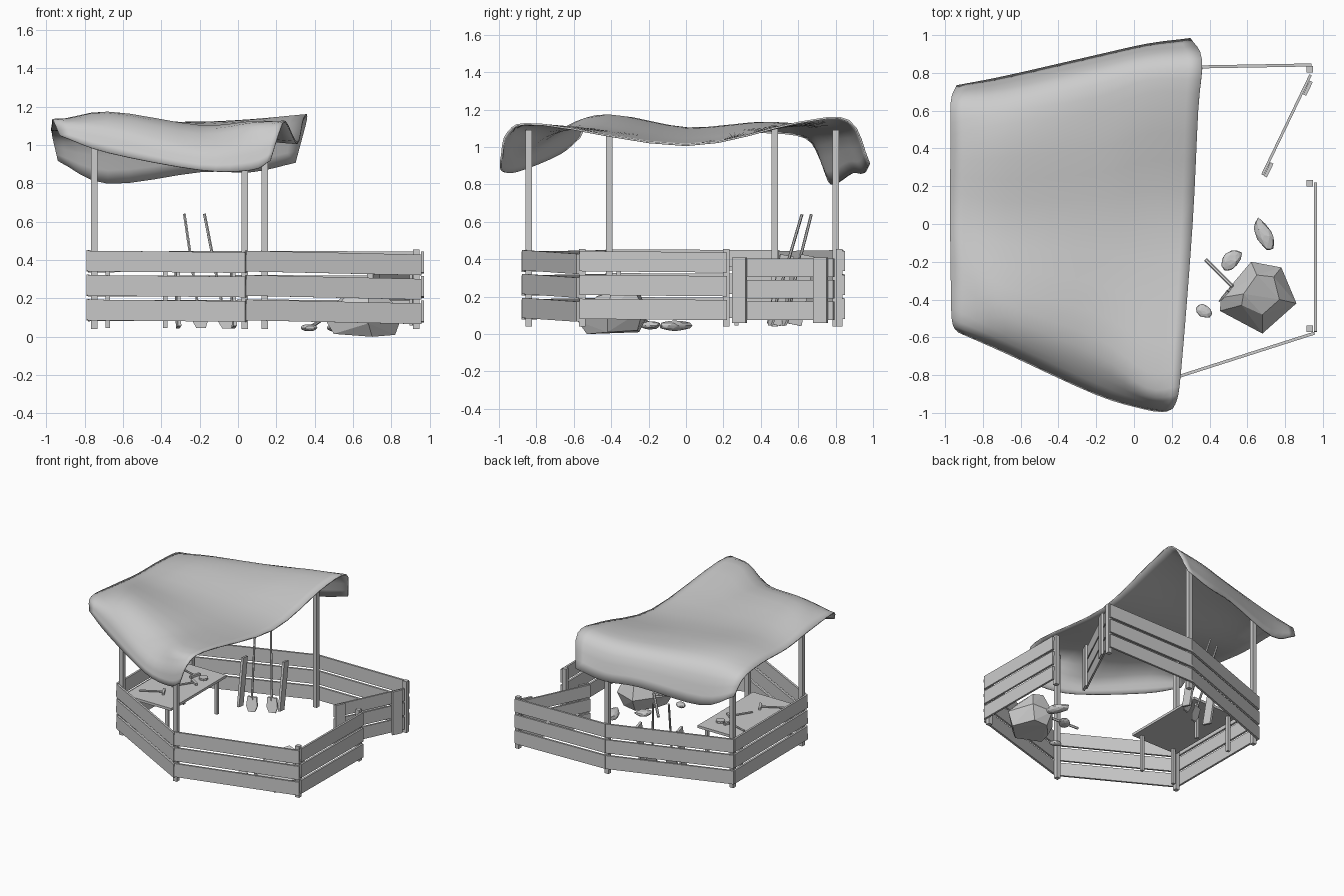
import bpy, bmesh, math, random
from mathutils import Vector, Matrix

if "Cube" in bpy.data.objects:
    bpy.data.objects.remove(bpy.data.objects["Cube"])

random.seed(4)


def make(name, bm, smooth=False):
    me = bpy.data.meshes.new(name)
    bmesh.ops.recalc_face_normals(bm, faces=bm.faces)
    bm.to_mesh(me)
    bm.free()
    for p in me.polygons:
        p.use_smooth = smooth
    ob = bpy.data.objects.new(name, me)
    bpy.context.collection.objects.link(ob)
    return ob


def frame(p, q):
    # local X along p->q, Y sideways and level, Z the remaining direction
    d = (q - p).normalized()
    side = Vector((0, 0, 1)).cross(d)
    side = side.normalized() if side.length > 1e-4 else Vector((0, 1, 0))
    m = Matrix((d, side, d.cross(side))).transposed().to_4x4()
    return Matrix.Translation((p + q) / 2) @ m


def beam(name, p, q, thick, height):
    p, q = Vector(p), Vector(q)
    bm = bmesh.new()
    s = Matrix.Diagonal(((q - p).length, thick, height, 1))
    bmesh.ops.create_cube(bm, size=1, matrix=frame(p, q) @ s)
    return make(name, bm)


def rod(name, p, q, r, r2=None, sides=6):
    p, q = Vector(p), Vector(q)
    bm = bmesh.new()
    m = frame(p, q) @ Matrix.Rotation(math.pi / 2, 4, 'Y')
    bmesh.ops.create_cone(bm, cap_ends=True, segments=sides, radius1=r,
                          radius2=r if r2 is None else r2, depth=(q - p).length, matrix=m)
    return make(name, bm)


def stone(name, loc, size, rot=0.0, rough=0.1):
    bm = bmesh.new()
    bmesh.ops.create_icosphere(bm, subdivisions=2, radius=1)
    for v in bm.verts:
        v.co *= 1 + random.uniform(-rough, rough)
    bm.transform(Matrix.Translation(loc) @ Matrix.Rotation(rot, 4, 'Z')
                 @ Matrix.Diagonal((*size, 1)))
    return make(name, bm)


# Posts: four tall ones carry the canopy, three short ones the yard fence
for x, y, top in [(-.75, -.41, 1.13), (-.75, .475, 1.11), (.035, -.84, 1.09), (.14, .8, 1.09),
                  (.93, -.555, .455), (.93, .215, .455), (.93, .82, .455)]:
    beam("post", (x, y, .04), (x, y, top), .034, .034)

# Fence panels of three planks, slightly out of level
panels = [((-.78, -.43), (.04, -.872), .0, -.008), ((.04, -.87), (.955, -.578), .0, -.02),
          ((.962, -.57), (.962, .22), -.005, -.012), ((.94, .842), (.14, .828), -.005, .0),
          ((.14, .828), (-.78, .50), .0, -.005), ((-.782, .5), (-.782, -.43), .0, .004)]
for (x1, y1), (x2, y2), t1, t2 in panels:
    for z in (.14, .268, .395):
        beam("fence_plank", (x1, y1, z + t1), (x2, y2, z + t2), .016, .108)

# Half-open gate with two upright battens
g0, g1 = Vector((.935, .79, 0)), Vector((.68, .26, 0))
for z in (.125, .24, .355):
    up = Vector((0, 0, z))
    beam("gate_plank", g0 + up, g1 + up, .014, .1)
gd = (g1 - g0).normalized()
gn = Vector((-gd.y, gd.x, 0)) * .018
for t in (.07, .55):
    c = g0 + gd * t + gn
    for a in (-1,):
        beam("gate_batten", c + gd * -.04 + Vector((0, 0, .235)),
             c + gd * .04 + Vector((0, 0, .235)), .018, .35)

# Sagging cloth canopy: five ribs of (y, z) points, interpolated both ways
ribs = [
    ([-.93, -.965, -.97, -.975, -.97, -.97, -.94],
     [(-.57, 1.05), (-.5, 1.13), (-.2, 1.11), (.1, 1.08), (.4, 1.08), (.64, 1.05), (.73, .92)]),
    ([-.68] * 7,
     [(-.68, .96), (-.62, 1.1), (-.42, 1.17), (0, 1.1), (.45, 1.13), (.69, 1.06), (.78, .80)]),
    ([-.2] * 7,
     [(-.9, .87), (-.84, .99), (-.6, 1.1), (0, 1.06), (.5, 1.11), (.79, 1.09), (.89, .86)]),
    ([.07] * 7,
     [(-.98, .87), (-.94, 1.03), (-.78, 1.12), (0, 1.03), (.6, 1.12), (.86, 1.1), (.95, .86)]),
    ([.17, .22, .25, .31, .34, .36, .3],
     [(-.99, .92), (-.95, 1.08), (-.77, 1.12), (0, 1.01), (.6, 1.13), (.87, 1.14), (.98, .91)])]


def spline(pts, n):
    e = [2 * pts[0] - pts[1]] + pts + [2 * pts[-1] - pts[-2]]
    out = []
    for i in range(len(pts) - 1):
        a, b, c, d = e[i:i + 4]
        for k in range(n):
            t = k / n
            out.append(b + (c - a) * (t / 2) + (2 * a - 5 * b + 4 * c - d) * (t * t / 2)
                       + (3 * b - a - 3 * c + d) * (t ** 3 / 2))
    return out + [pts[-1]]


rows = [spline([Vector((x, *yz)) for x, yz in zip(xs, pts)], 4) for xs, pts in ribs]
cols = [spline(list(c), 4) for c in zip(*rows)]
bm = bmesh.new()
grid = [[bm.verts.new(v) for v in c] for c in cols]
for a, b in zip(grid, grid[1:]):
    for i in range(len(a) - 1):
        bm.faces.new((a[i], a[i + 1], b[i + 1], b[i]))
canopy = make("canopy", bm, True)
sol = canopy.modifiers.new("thickness", 'SOLIDIFY')
sol.thickness = .01
sol.offset = 0

# Work table along the left side
beam("table_top", (-.53, -.40, .35), (-.53, .31, .35), .42, .02)
for x in (-.68, -.38):
    for y in (-.36, .27):
        beam("table_leg", (x, y, .045), (x, y, .345), .024, .024)

# Hand tools lying on the table
for x, y, a in [(-.6, -.25, .5), (-.48, -.02, 1.0), (-.58, .18, -.3)]:
    d = Vector((math.cos(a), math.sin(a), 0))
    n = Vector((-d.y, d.x, 0))
    c = Vector((x, y, .37))
    rod("hammer_handle", c - d * .09, c + d * .09, .007)
    tip = c + d * .09
    beam("hammer_head", tip - n * .045, tip + n * .045, .018, .018)
rod("table_dish", (-.42, .16, .36), (-.42, .16, .375), .035, sides=10)

# Two spades leaning on the back fence
for top, foot in [((-.28, .62, .64), (-.205, .47, .13)), ((-.175, .67, .64), (-.075, .54, .13))]:
    t, f = Vector(top), Vector(foot)
    rod("spade_shaft", t, f, .008)
    d = (f - t).normalized()
    bm = bmesh.new()
    outline = [(-.035, -.02), (.035, -.02), (.042, .05), (.025, .09), (-.025, .09), (-.042, .05)]
    side = Vector((1, .3, 0)).normalized()
    face = bm.faces.new([bm.verts.new(f + side * u + d * w) for u, w in outline])
    ext = bmesh.ops.extrude_face_region(bm, geom=[face])
    bmesh.ops.translate(bm, vec=(0, .012, .002),
                        verts=[v for v in ext["geom"] if isinstance(v, bmesh.types.BMVert)])
    make("spade_blade", bm)

# Loose boards propped upright beside the spades
for x, y in [(-.31, .47), (-.02, .58)]:
    beam("loose_board", (x, y, .05), (x - .01, y + .07, .42), .018, .075)

# Boulder with flat facets, and small stones
bm = bmesh.new()
base = [(.5, -.47), (.52, -.37), (.63, -.25), (.74, -.26), (.82, -.42), (.7, -.53)]
mid = [(.455, -.46), (.46, -.39), (.62, -.2), (.78, -.23), (.86, -.42), (.68, -.58)]
cap = [(.57, -.43), (.58, -.37), (.65, -.27), (.74, -.28), (.77, -.40), (.68, -.48)]
for ring, zs in ((base, (.015, .02, .01, .02, .01, 0)), (mid, (.09, .12, .11, .13, .12, .07)),
                 (cap, (.22, .25, .27, .25, .22, .2))):
    for (x, y), z in zip(ring, zs):
        bm.verts.new((x, y, z))
bmesh.ops.convex_hull(bm, input=bm.verts)
make("boulder", bm)
stone("small_stone", (.37, -.46, .047), (.045, .033, .018), -.6)
stone("small_stone", (.515, -.19, .047), (.065, .045, .022), .8)
stone("small_stone", (.69, -.06, .045), (.095, .042, .03), -1.1)

# Pick resting against the boulder
rod("pick_handle", (.38, -.19, .05), (.52, -.33, .15), .01)
rod("pick_head", (.5, -.36, .14), (.45, -.41, .12), .013, .003)
rod("pick_head", (.5, -.36, .14), (.55, -.31, .12), .013, .003)
